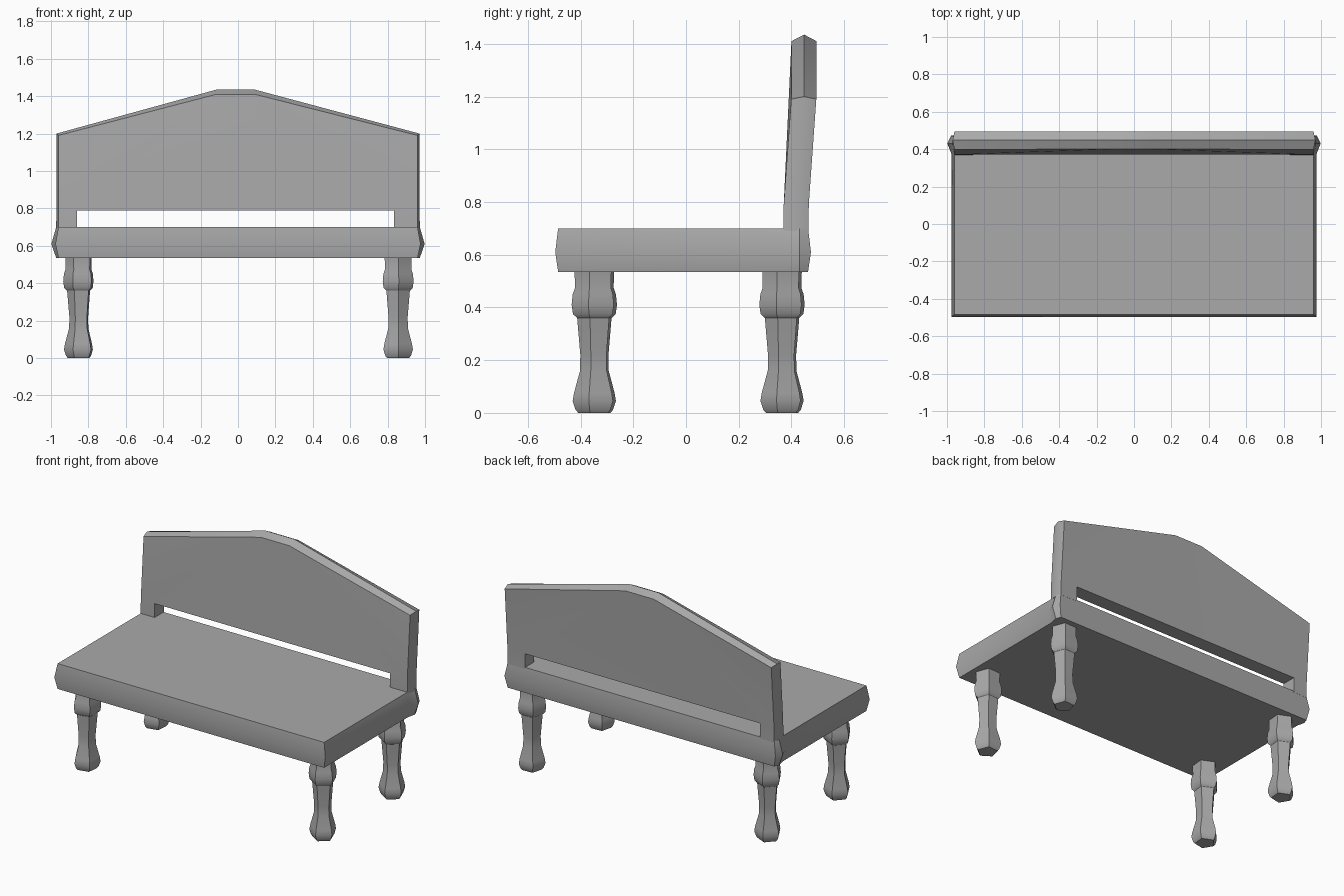
import bpy, bmesh
from math import sin, cos, radians

cube = bpy.data.objects.get("Cube")
if cube:
    bpy.data.objects.remove(cube, do_unlink=True)

grey = bpy.data.materials.new("plain grey")
grey.use_nodes = True
COLOUR = (0.4, 0.4, 0.4, 1)
grey.diffuse_color = COLOUR
grey.node_tree.nodes["Principled BSDF"].inputs["Base Color"].default_value = COLOUR


def finish(bm, name):
    bmesh.ops.recalc_face_normals(bm, faces=bm.faces)
    mesh = bpy.data.meshes.new(name)
    bm.to_mesh(mesh)
    bm.free()
    mesh.materials.append(grey)
    obj = bpy.data.objects.new(name, mesh)
    bpy.context.collection.objects.link(obj)
    bpy.ops.object.select_all(action='DESELECT')
    obj.select_set(True)
    bpy.context.view_layer.objects.active = obj
    bpy.ops.object.shade_smooth_by_angle(angle=radians(35))
    return obj


def bridge(bm, a, b):
    n = len(a)
    for i in range(n):
        bm.faces.new((a[i], a[(i + 1) % n], b[(i + 1) % n], b[i]))


def loft(name, rings):
    """Closed solid through stacked rings of points."""
    bm = bmesh.new()
    loops = [[bm.verts.new(p) for p in ring] for ring in rings]
    for a, b in zip(loops, loops[1:]):
        bridge(bm, a, b)
    bm.faces.new(loops[0])
    bm.faces.new(loops[-1])
    return finish(bm, name)


# Seat: slab with a bulging rim and flared rear corners
def seat_ring(z, half, front, corner, rear):
    right = [(half, front, z), (half, 0.375, z), (corner, 0.43, z), (half, rear, z)]
    return right + [(-x, y, z) for x, y, z in reversed(right)]


loft("seat", [seat_ring(0.535, 0.96, -0.485, 0.972, 0.463),
              seat_ring(0.61, 0.976, -0.496, 0.998, 0.474),
              seat_ring(0.70, 0.96, -0.485, 0.972, 0.463)])


# Backrest: leaning gabled panel on two short posts, with a ridged edge
def lean(z):
    return 0.03 * min(max((z - 0.78) / 0.42, 0), 1)


def backrest():
    bm = bmesh.new()
    outer = [(-0.96, 0.69), (-0.96, 0.79), (-0.96, 1.19), (-0.115, 1.41),
             (0.09, 1.41), (0.96, 1.19), (0.96, 0.79), (0.96, 0.69)]
    ridge = [(-0.973, 0.69), (-0.97, 0.79), (-0.97, 1.2), (-0.115, 1.435),
             (0.09, 1.435), (0.97, 1.2), (0.97, 0.79), (0.973, 0.69)]
    slot = [(0.835, 0.69), (0.835, 0.79), (-0.86, 0.79), (-0.86, 0.69)]

    def layer(points, y):
        return [bm.verts.new((x, y + lean(z), z)) for x, z in points]

    front = layer(outer + slot, 0.37)
    middle = layer(ridge + slot, 0.418)
    back = layer(outer + slot, 0.465)
    bridge(bm, front, middle)
    bridge(bm, middle, back)
    for v in (front, back):
        bm.faces.new((v[0], v[1], v[10], v[11]))
        bm.faces.new((v[6], v[7], v[8], v[9]))
        bm.faces.new((v[1], v[2], v[3], v[10]))
        bm.faces.new((v[3], v[4], v[9], v[10]))
        bm.faces.new((v[4], v[5], v[6], v[9]))
    finish(bm, "backrest")


backrest()

# Legs: five-sided turned profile as (radius, height)
LEG = [(0.062, 0), (0.072, 0.012), (0.083, 0.045), (0.078, 0.075), (0.055, 0.16),
       (0.054, 0.22), (0.066, 0.36), (0.082, 0.375), (0.087, 0.41), (0.083, 0.45),
       (0.074, 0.475), (0.076, 0.54)]


def leg(name, cx, cy, turn):
    angles = [radians(turn + 72 * i) for i in range(5)]
    loft(name, [[(cx + r * cos(a), cy + r * sin(a), z) for a in angles] for r, z in LEG])


for side, cx, turn in (("left", 0.855, -15), ("right", -0.848, 30)):
    for end, cy in (("front", -0.347), ("rear", 0.365)):
        leg(f"{side}_{end}_leg", cx, cy, turn)
